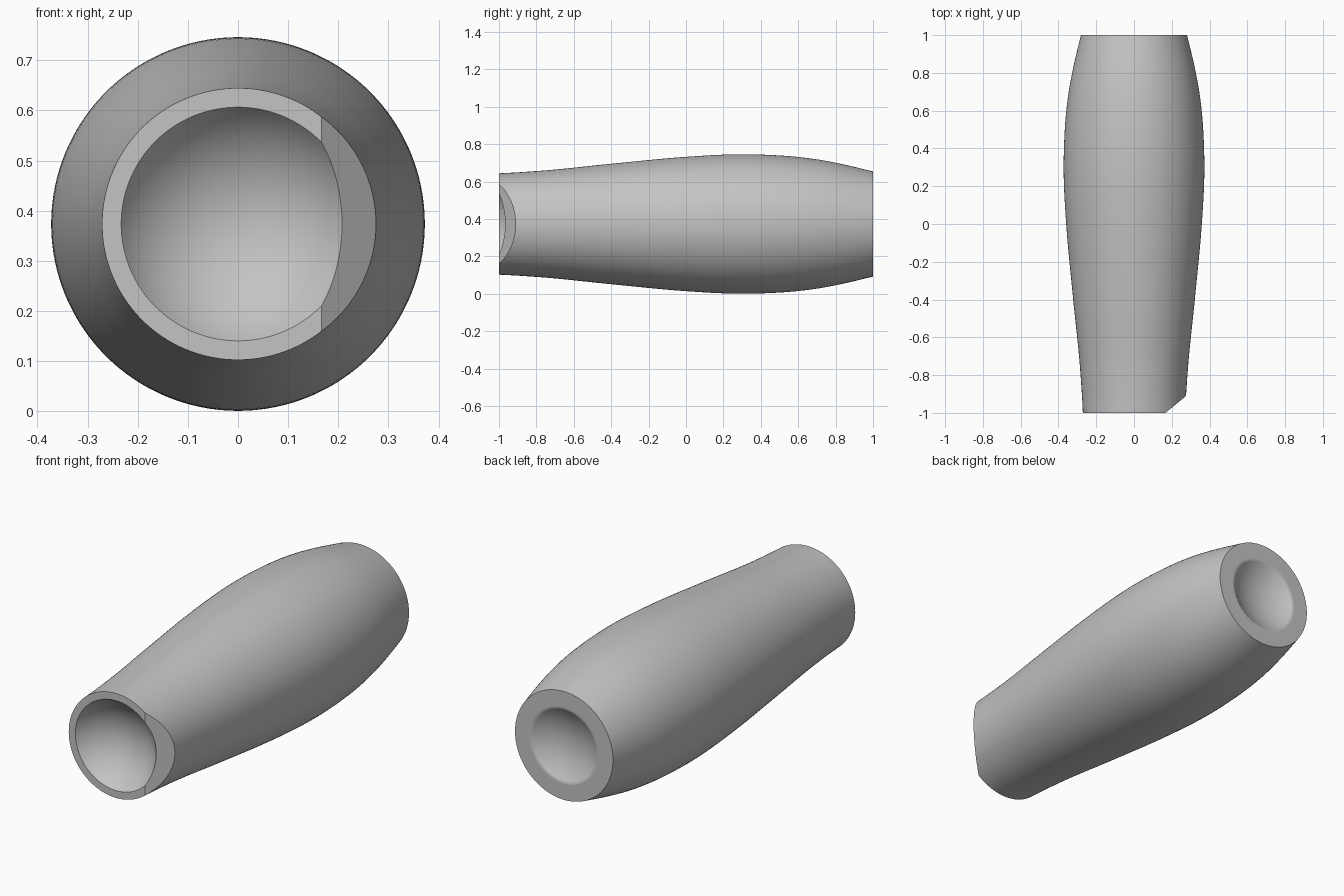
import bpy, bmesh, math
from mathutils import Vector

if "Cube" in bpy.data.objects:
    bpy.data.objects.remove(bpy.data.objects["Cube"], do_unlink=True)

AXIS_Z = 0.3735
SEGMENTS = 128


def dish(end, inward, rim, radius, steps=20):
    """Spherical recess as (y, r) points, from its pole out to its rim."""
    start = math.asin(rim / radius)
    offset = radius * math.cos(start)
    return [(end + inward * (radius * math.cos(start * i / steps) - offset),
             radius * math.sin(start * i / steps)) for i in range(steps + 1)]


def smooth_curve(points, steps=8):
    """Cubic curve through (y, r) points."""
    n = len(points)
    slope = []
    for i in range(n):
        a, b = points[max(i - 1, 0)], points[min(i + 1, n - 1)]
        slope.append((b[1] - a[1]) / (b[0] - a[0]))
    slope[-1] *= 1.2
    out = []
    for i in range(n - 1):
        (y0, r0), (y1, r1) = points[i], points[i + 1]
        d = y1 - y0
        for k in range(steps):
            t = k / steps
            r = ((2*t**3 - 3*t**2 + 1) * r0 + (t**3 - 2*t**2 + t) * d * slope[i]
                 + (3*t**2 - 2*t**3) * r1 + (t**3 - t**2) * d * slope[i + 1])
            out.append((y0 + d * t, r))
    return out + [points[-1]]


# Lathe profile: front recess, swelling outer wall, back recess
wall = [(-1, 0.271), (-0.9, 0.276), (-0.7, 0.291), (-0.4, 0.322),
        (0, 0.359), (0.33, 0.3725), (0.67, 0.35), (1, 0.281)]
profile = dish(-1, 1, 0.233, 0.278) + smooth_curve(wall)
profile += [(1, 0.2)] + dish(1, -1, 0.19, 0.33)[::-1]

bm = bmesh.new()
verts = [bm.verts.new((r, y, AXIS_Z)) for y, r in profile]
edges = [bm.edges.new(pair) for pair in zip(verts, verts[1:])]
bmesh.ops.spin(bm, geom=verts + edges, cent=(0, 0, AXIS_Z), axis=(0, 1, 0),
               angle=math.tau, steps=SEGMENTS)
bmesh.ops.remove_doubles(bm, verts=bm.verts, dist=0.0002)

# Slanted cut across one side of the front rim
cut = bmesh.ops.bisect_plane(
    bm, geom=bm.verts[:] + bm.edges[:] + bm.faces[:], dist=0.00001,
    plane_co=Vector((0.167, -1, AXIS_Z)), plane_no=Vector((0.09, -0.109, 0)),
    clear_outer=True)
rim = [e for e in cut["geom_cut"] if isinstance(e, bmesh.types.BMEdge) and e.is_boundary]
bmesh.ops.edgeloop_fill(bm, edges=rim)
bmesh.ops.recalc_face_normals(bm, faces=bm.faces)

mesh = bpy.data.meshes.new("handle_body")
bm.to_mesh(mesh)
bm.free()
body = bpy.data.objects.new("handle_body", mesh)
bpy.context.collection.objects.link(body)

# Plain grey
grey = bpy.data.materials.new("plain_grey")
grey.use_nodes = True
colour = (0.55, 0.55, 0.55, 1)
grey.diffuse_color = colour
grey.node_tree.nodes["Principled BSDF"].inputs["Base Color"].default_value = colour
mesh.materials.append(grey)

bpy.ops.object.select_all(action="DESELECT")
body.select_set(True)
bpy.context.view_layer.objects.active = body
bpy.ops.object.shade_smooth_by_angle(angle=math.radians(37))
